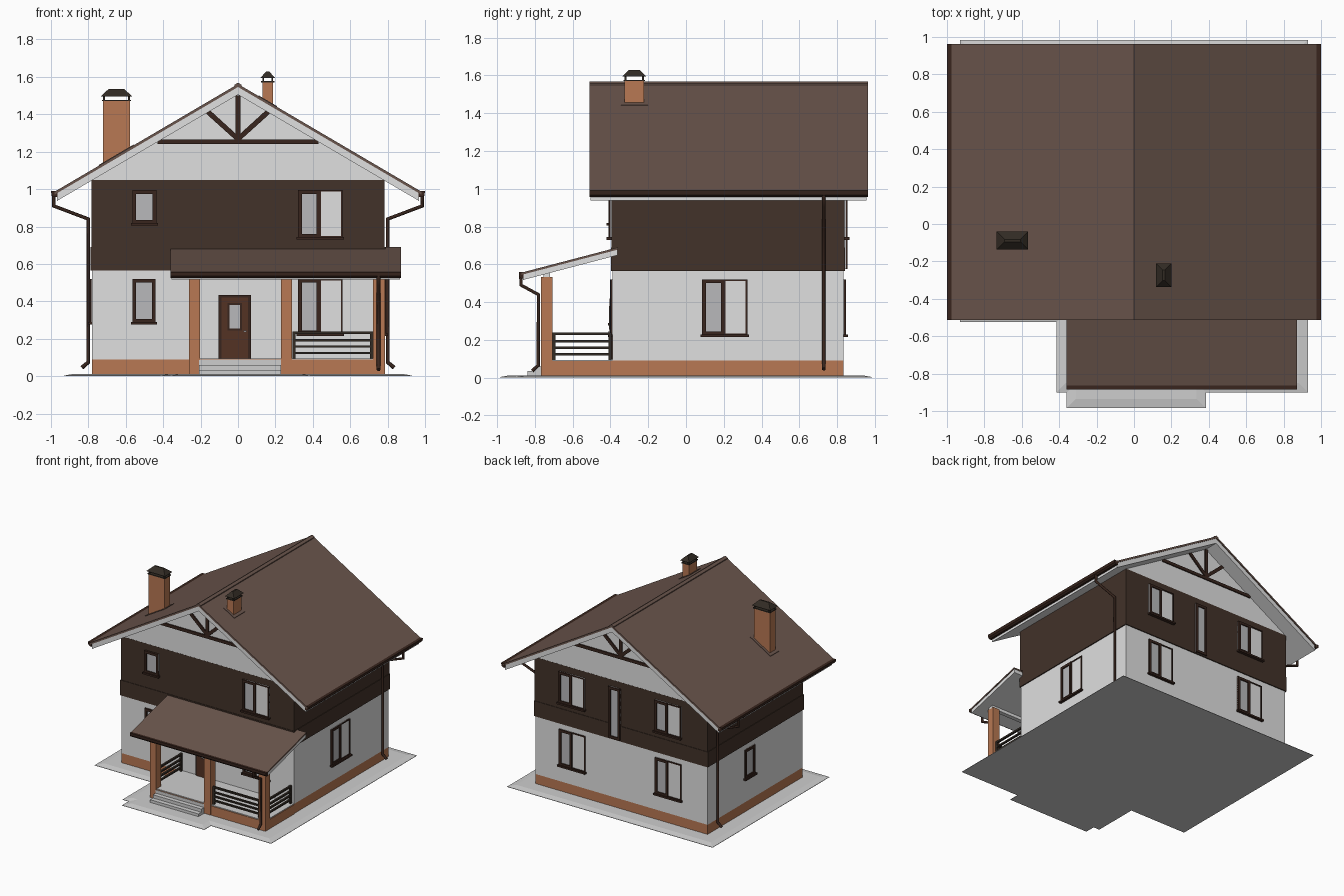
import bpy, bmesh, math
from mathutils import Vector

if "Cube" in bpy.data.objects:
    bpy.data.objects.remove(bpy.data.objects["Cube"])


def material(name, r, g, b):
    m = bpy.data.materials.new(name)
    lin = [((c / 255 + 0.055) / 1.055) ** 2.4 for c in (r, g, b)]
    m.diffuse_color = (*lin, 1)
    m.use_nodes = True
    m.node_tree.nodes["Principled BSDF"].inputs["Base Color"].default_value = m.diffuse_color
    return m


ROOF = material("roof_brown", 106, 85, 76)
WHITE = material("plaster_white", 224, 224, 224)
WOOD = material("dark_siding", 66, 50, 41)
TRIM = material("dark_trim", 56, 37, 29)
BRICK = material("brick_orange", 184, 120, 83)
STONE = material("paving_grey", 206, 206, 206)
GLASS = material("window_glass", 184, 185, 187)
DOOR = material("door_brown", 84, 50, 36)
RAIL = material("railing_dark", 50, 43, 36)


def finish(name, bm, mats):
    bmesh.ops.recalc_face_normals(bm, faces=bm.faces[:])
    me = bpy.data.meshes.new(name)
    bm.to_mesh(me)
    bm.free()
    for m in mats:
        me.materials.append(m)
    ob = bpy.data.objects.new(name, me)
    bpy.context.collection.objects.link(ob)
    return ob


def boxes(name, items):
    """One object from several (corner, corner, material) boxes."""
    bm, mats = bmesh.new(), []
    for a, b, mat in items:
        if mat not in mats:
            mats.append(mat)
        vs = bmesh.ops.create_cube(bm, size=1)["verts"]
        for v in vs:
            v.co = Vector([(p + q) / 2 + c * abs(q - p) for p, q, c in zip(a, b, v.co)])
        for f in {f for v in vs for f in v.link_faces}:
            f.material_index = mats.index(mat)
    return finish(name, bm, mats)


def box(name, a, b, mat):
    return boxes(name, [(a, b, mat)])


def prism(name, pts, axis, lo, hi, mat):
    """Extrude a profile: (x, z) along y, or (y, z) along x."""
    bm = bmesh.new()
    put = (lambda u, z: (u, lo, z)) if axis == "y" else (lambda u, z: (lo, u, z))
    f = bm.faces.new([bm.verts.new(put(u, z)) for u, z in pts])
    ext = bmesh.ops.extrude_face_region(bm, geom=[f])["geom"]
    d = Vector((0, hi - lo, 0) if axis == "y" else (hi - lo, 0, 0))
    bmesh.ops.translate(bm, vec=d, verts=[g for g in ext if isinstance(g, bmesh.types.BMVert)])
    return finish(name, bm, [mat])


def pipe(name, pts, r=0.011):
    cu = bpy.data.curves.new(name, "CURVE")
    cu.dimensions, cu.bevel_depth, cu.bevel_resolution, cu.use_fill_caps = "3D", r, 1, True
    sp = cu.splines.new("POLY")
    sp.points.add(len(pts) - 1)
    for p, co in zip(sp.points, pts):
        p.co = (*co, 1)
    cu.materials.append(TRIM)
    ob = bpy.data.objects.new(name, cu)
    bpy.context.collection.objects.link(ob)
    bpy.ops.object.select_all(action="DESELECT")
    ob.select_set(True)
    bpy.context.view_layer.objects.active = ob
    bpy.ops.object.convert(target="MESH")


X, Y0, Y1 = 0.78, -0.39, 0.835          # wall faces
SLOPE = 0.587


def under(x, top=1.507):                # roof underside height
    return top - SLOPE * abs(x)


# Paving around the house, sloping up to the walls
outline = [(-.93, -.525), (-.415, -.525), (-.415, -.90), (-.36, -.90), (-.36, -.985), (.385, -.985),
           (.385, -.90), (.93, -.90), (.93, .985), (-.93, .985)]
bm = bmesh.new()
base = bm.faces.new([bm.verts.new((x, y, 0)) for x, y in outline])
ext = bmesh.ops.extrude_face_region(bm, geom=[base])["geom"]
bmesh.ops.translate(bm, vec=(0, 0, .003), verts=[g for g in ext if isinstance(g, bmesh.types.BMVert)])
top = [g for g in ext if isinstance(g, bmesh.types.BMFace)]
bm.normal_update()
bmesh.ops.inset_region(bm, faces=top, thickness=.05, use_even_offset=True)
for v in top[0].verts:
    v.co.z = .012
finish("paving", bm, [STONE])

# House body
box("brick_plinth", (-X, Y0, .005), (X, Y1, .09), BRICK)
box("ground_floor_walls", (-X, Y0, .09), (X, Y1, .57), WHITE)
box("upper_floor_walls", (-X - .004, Y0 - .004, .565), (X + .004, Y1 + .004, 1.048), WOOD)
box("siding_band", (-X - .008, Y0 - .008, .565), (X + .008, Y1 + .008, .69), WOOD)
prism("gable_wall", [(-X, 1.048), (X, 1.048), (0, 1.51)], "y", Y0 - .003, Y1 + .003, WHITE)

# Gable timbers, front and back
for side, y0, y1 in (("front", Y0 - .012, Y0), ("back", Y1, Y1 + .012)):
    box(f"gable_beam_{side}", (-.43, y0, 1.24), (.43, y1, 1.265), TRIM)
    box(f"gable_post_{side}", (-.013, y0, 1.26), (.013, y1, 1.50), TRIM)
    for s in (-1, 1):
        prism(f"gable_strut_{side}", [(0, 1.285), (0, 1.25), (s * .172, 1.405), (s * .148, 1.42)],
              "y", y0, y1, TRIM)


# Main roof: brown covering over a white deck, plus ridge cap
def chevron(name, half, top, thick, y0, y1, mat):
    e = top - SLOPE * half
    prism(name, [(-half, e), (0, top), (half, e), (half, e - thick), (0, top - thick), (-half, e - thick)],
          "y", y0, y1, mat)


chevron("roof_covering", .982, 1.562, .016, -.512, .963, ROOF)
chevron("roof_deck", .968, 1.547, .042, -.506, .957, WHITE)
chevron("ridge_cap", .02, 1.569, .012, -.512, .963, ROOF)

# Gutters and downpipes on both eaves
for s, side in ((-1, "left"), (1, "right")):
    prism(f"gutter_{side}", [(s * .966, .99), (s * 1.0, .99), (s * .997, .968), (s * .985, .957), (s * .966, .957)],
          "y", -.512, .963, TRIM)
    pipe(f"downpipe_{side}", [(s * .985, .73, .97), (s * .985, .73, .91), (s * .80, .73, .84),
                              (s * .80, .73, .075), (s * .835, .73, .045)])


# Chimneys with open hipped caps
def chimney(name, x0, x1, y0, y1, z0, z1, ztop):
    box(name + "_shaft", (x0, y0, z0), (x1, y1, z1), BRICK)
    o, zc = .012, z1 + (ztop - z1) * .4
    box(name + "_collar", (x0 - .006, y0 - .006, z1), (x1 + .006, y1 + .006, z1 + .007), RAIL)
    boxes(name + "_cap_legs", [((x, y, z1), (x + .01, y + .01, zc), RAIL)
                               for x in (x0, x1 - .01) for y in (y0, y1 - .01)])
    cap = box(name + "_cap", (x0 - o, y0 - o, zc), (x1 + o, y1 + o, ztop), RAIL)
    cx, cy = (x0 + x1) / 2, (y0 + y1) / 2
    h = min(x1 - x0, y1 - y0) / 2 + o - .006
    for v in cap.data.vertices:
        if v.co.z > zc + .005:
            v.co.x -= math.copysign(h, v.co.x - cx)
            v.co.y -= math.copysign(h, v.co.y - cy)
    # flashing plate following the roof slope
    a, b = x0 - .02, x1 + .02
    za, zb = under(a, 1.566), under(b, 1.566)
    prism(name + "_flashing", [(a, za), (b, zb), (b, zb - .01), (a, za - .01)], "y", y0 - .02, y1 + .02, ROOF)


chimney("large_chimney", -.722, -.578, -.125, -.053, 1.08, 1.47, 1.535)
chimney("small_chimney", .13, .188, -.325, -.222, 1.40, 1.57, 1.63)


# Windows: u runs along the wall to the viewer's right, d outwards
def on_wall(wall, u0, u1, d0, d1, z0, z1, mat):
    if wall == "front":
        return (u0, Y0 - d1, z0), (u1, Y0 - d0, z1), mat
    if wall == "back":
        return (-u1, Y1 + d0, z0), (-u0, Y1 + d1, z1), mat
    if wall == "right":
        return (X + d0, u0, z0), (X + d1, u1, z1), mat
    return (-X - d1, -u1, z0), (-X - d0, -u0, z1), mat


def window(name, wall, u0, u1, z0, z1, d=0.0, sill=True):
    def part(a, b, thick, p, q, mat):
        return on_wall(wall, a, b, d - .008, d + thick, p, q, mat)

    def frame(a, b, w, thick):
        return [part(a, a + w, thick, z0, z1, TRIM), part(b - w, b, thick, z0, z1, TRIM),
                part(a + w, b - w, thick, z0, z0 + w, TRIM), part(a + w, b - w, thick, z1 - w, z1, TRIM)]
    mid = u0 + (u1 - u0) * .5 if u1 - u0 > .18 else u1
    items = [part(u0, mid, .003, z0, z1, GLASS)] + frame(u0, mid, .02, .012)
    if mid < u1:                         # fixed pale pane beside the framed sash
        items += [part(mid, u1, .003, z0, z1, WHITE)] + frame(mid - .006, u1, .009, .009)
    if sill:
        items.append(part(u0 - .008, u1 + .008, .022, z0 - .01, z0 + .004, TRIM))
    boxes(name, items)


UP = .008
window("front_window_lower_left", "front", -.565, -.44, .285, .52)
window("front_window_upper_left", "front", -.565, -.437, .815, .995, UP)
window("front_window_lower_right", "front", .322, .56, .225, .52)
window("front_window_upper_right", "front", .322, .56, .74, .995, UP)
window("right_window", "right", .085, .325, .225, .52)
window("left_window", "left", -.36, -.23, .285, .52)
for u, side in ((-.56, "left"), (.31, "right")):
    window(f"back_window_lower_{side}", "back", u, u + .235, .225, .52)
    window(f"back_window_upper_{side}", "back", u, u + .235, .74, .995, UP)
window("back_balcony_door", "back", -.108, -.002, .575, .995, UP, False)

# Entrance door
boxes("front_door", [on_wall("front", *p) for p in (
    (-.105, .07, 0, .010, .095, .435, TRIM), (-.088, .053, 0, .014, .095, .42, DOOR),
    (-.055, .022, 0, .016, .245, .39, TRIM), (-.045, .012, 0, .018, .255, .38, GLASS),
    (.030, .046, 0, .024, .235, .245, STONE))])

# Porch base and steps
box("porch_plinth", (-.26, -.765, .005), (.785, Y0, .088), BRICK)
box("porch_floor", (-.255, -.76, .085), (.78, Y0, .094), STONE)
for i, y in enumerate((-.84, -.803, -.768)):
    box(f"step_{i + 1}", (-.208, y, .004), (.23, -.74, .034 + i * .026), STONE)

# Brick columns and the beam on top
for x0, x1 in ((-.262, -.204), (.23, .29), (.722, .785)):
    box("porch_column", (x0, -.767, .005), (x1, -.707, .532), BRICK)
box("porch_beam", (-.262, -.755, .53), (.785, -.72, .56), WHITE)


# Railings: four bars between two posts
def railing(name, a, b):
    (ax, ay), (bx, by), t = a, b, .008
    items = [((x - t, y - t, .09), (x + t, y + t, .235), RAIL) for x, y in (a, b)]
    for z, h in ((.118, .012), (.152, .012), (.186, .012), (.226, .014)):
        items.append(((ax - t, ay - t, z), (bx + t, by + t, z + h), RAIL))
    boxes(name, items)


railing("railing_front", (.30, -.737), (.713, -.737))
railing("railing_right", (.755, -.70), (.755, -.402))
railing("railing_left", (-.233, -.70), (-.233, -.402))


# Porch roof: sloped brown covering over a white deck
def lean_to(name, y0, y1, x0, x1, drop, thick, mat):
    z0, z1 = (.69 + .262 * (y + .36) - drop for y in (y0, y1))
    prism(name, [(y0, z0), (y1, z1), (y1, z1 - thick), (y0, z0 - thick)], "x", x0, x1, mat)


lean_to("porch_roof_covering", -.872, -.36, -.36, .872, 0, .012, ROOF)
lean_to("porch_roof_deck", -.862, -.362, -.355, .867, .011, .03, WHITE)
prism("porch_gutter", [(-.86, .558), (-.885, .558), (-.883, .535), (-.874, .525), (-.86, .525)],
      "x", -.36, .872, TRIM)
pipe("porch_downpipe", [(.752, -.874, .54), (.752, -.874, .49), (.752, -.782, .44),
                        (.752, -.782, .065), (.752, -.815, .035)])
